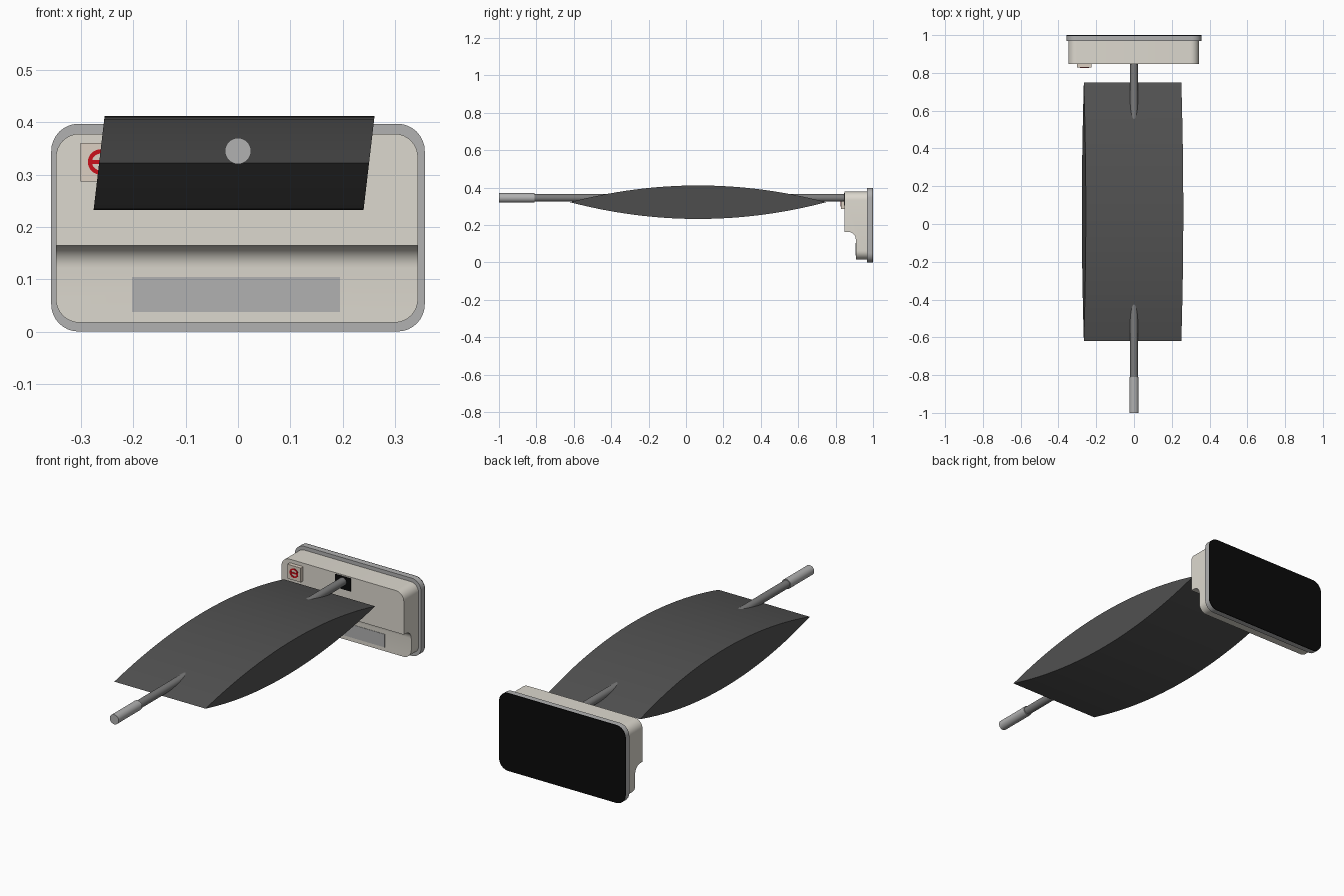
import bpy, bmesh
from math import sin, cos, pi, radians
from mathutils import Matrix

if "Cube" in bpy.data.objects:
    bpy.data.objects.remove(bpy.data.objects["Cube"])


def material(name, rgb):
    m = bpy.data.materials.new(name)
    m.diffuse_color = (*rgb, 1)
    m.use_nodes = True
    m.node_tree.nodes["Principled BSDF"].inputs["Base Color"].default_value = m.diffuse_color
    return m


CREAM = material("cream", (0.72, 0.69, 0.62))
BLACK = material("black", (0.003, 0.003, 0.003))
CHARCOAL = material("charcoal", (0.085, 0.085, 0.085))
STEEL = material("steel", (0.2, 0.2, 0.2))
GREY = material("grey", (0.44, 0.44, 0.44))
RED = material("red", (0.6, 0.005, 0.01))
BUTTON = material("button_cream", (0.72, 0.63, 0.54))


def finish(name, bm, mat, smooth=True):
    bmesh.ops.recalc_face_normals(bm, faces=bm.faces)
    me = bpy.data.meshes.new(name)
    bm.to_mesh(me)
    bm.free()
    ob = bpy.data.objects.new(name, me)
    bpy.context.collection.objects.link(ob)
    if mat:
        me.materials.append(mat)
    bpy.context.view_layer.objects.active = ob
    bpy.ops.object.select_all(action='DESELECT')
    ob.select_set(True)
    if smooth:
        bpy.ops.object.shade_smooth_by_angle(angle=radians(30))
    return ob


def prism(name, pts, axis, a, b, mat=None):
    """Extrude a closed 2D outline along x (outline in y,z) or y (outline in x,z)."""
    bm = bmesh.new()
    place = (lambda p: (a, p[0], p[1])) if axis == 'x' else (lambda p: (p[0], a, p[1]))
    face = bm.faces.new([bm.verts.new(place(p)) for p in pts])
    new = bmesh.ops.extrude_face_region(bm, geom=[face])['geom']
    shift = (b - a, 0, 0) if axis == 'x' else (0, b - a, 0)
    bmesh.ops.translate(bm, vec=shift, verts=[v for v in new if isinstance(v, bmesh.types.BMVert)])
    return finish(name, bm, mat)


def rect(x0, x1, z0, z1):
    return [(x0, z0), (x1, z0), (x1, z1), (x0, z1)]


def round_rect(x0, x1, z0, z1, r, n=8):
    pts = []
    for k, (cx, cz) in enumerate([(x1 - r, z1 - r), (x0 + r, z1 - r), (x0 + r, z0 + r), (x1 - r, z0 + r)]):
        for i in range(n + 1):
            t = (k + i / n) * pi / 2
            pts.append((cx + r * cos(t), cz + r * sin(t)))
    return pts


def cylinder(name, x, z, r, y0, y1, mat, seg=32):
    bm = bmesh.new()
    bmesh.ops.create_cone(bm, cap_ends=True, segments=seg, radius1=r, radius2=r, depth=y1 - y0,
                          matrix=Matrix.Translation((x, (y0 + y1) / 2, z)) @ Matrix.Rotation(pi / 2, 4, 'X'))
    return finish(name, bm, mat)


# Mounting plate with a black backing pad
prism("back_plate", round_rect(-0.357, 0.357, 0, 0.397, 0.052), 'y', 0.968, 0.996, GREY)
prism("backing_pad", round_rect(-0.357, 0.357, 0, 0.397, 0.052), 'y', 0.996, 1.0, BLACK)

# Housing: rounded block, lower front cut back with a concave fillet
body = prism("housing", round_rect(-0.348, 0.344, 0.017, 0.378, 0.045), 'y', 0.848, 0.968, CREAM)
fillet = [(0.866 + 0.042 * sin(t), 0.122 + 0.042 * cos(t)) for t in [i * pi / 16 for i in range(9)]]
cutter = prism("housing_cutter", [(0.7, -0.1), (0.7, 0.164)] + fillet + [(0.908, -0.1)], 'x', -0.5, 0.5)
cutter.hide_render = True
cutter.hide_set(True)
cut = body.modifiers.new("step", 'BOOLEAN')
cut.operation, cut.solver, cut.object = 'DIFFERENCE', 'EXACT', cutter
bpy.ops.object.select_all(action='DESELECT')
bpy.context.view_layer.objects.active = body
body.select_set(True)
bpy.ops.object.modifier_apply(modifier="step")
bpy.data.objects.remove(cutter)
bpy.ops.object.shade_smooth_by_angle(angle=radians(30))

# Label strip and dark rod socket
prism("label_strip", rect(-0.203, 0.195, 0.037, 0.104), 'y', 0.906, 0.912, GREY)
prism("rod_socket", rect(-0.045, 0.045, 0.305, 0.372), 'y', 0.846, 0.852, BLACK)

# Button with a red ring and crossbar
prism("button", rect(-0.301, -0.225, 0.287, 0.36), 'y', 0.828, 0.852, BUTTON)
bx, bz = -0.263, 0.324
bm = bmesh.new()
n = 32
rings = [[bm.verts.new((bx + r * cos(2 * pi * i / n), y, bz + r * sin(2 * pi * i / n))) for i in range(n)]
         for r, y in [(0.024, 0.829), (0.024, 0.826), (0.016, 0.826), (0.016, 0.829)]]
for k in range(4):
    p, q = rings[k], rings[(k + 1) % 4]
    for i in range(n):
        j = (i + 1) % n
        bm.faces.new((p[i], p[j], q[j], q[i]))
finish("button_ring", bm, RED)
prism("button_bar", rect(bx - 0.017, bx + 0.017, bz - 0.004, bz + 0.004), 'y', 0.826, 0.829, RED)

# Rod and front handle
cylinder("rod", 0, 0.345, 0.0205, -0.81, 0.85, STEEL)
cylinder("rod_handle", 0, 0.345, 0.025, -1.0, -0.81, GREY)

# Lens-section blade, leaning slightly sideways
yc, half, zc, h, n = 0.065, 0.685, 0.322, 0.0895, 32
us = [-1 + 2 * i / n for i in range(n + 1)]
lens = [(yc + half * u, zc + h * (1 - u * u)) for u in us]
lens += [(yc + half * u, zc - h * (1 - u * u)) for u in us[-2:0:-1]]
blade = prism("blade", lens, 'x', -0.2655, 0.2505, CHARCOAL)
for v in blade.data.vertices:
    v.co.x += 0.117 * (v.co.z - zc)
